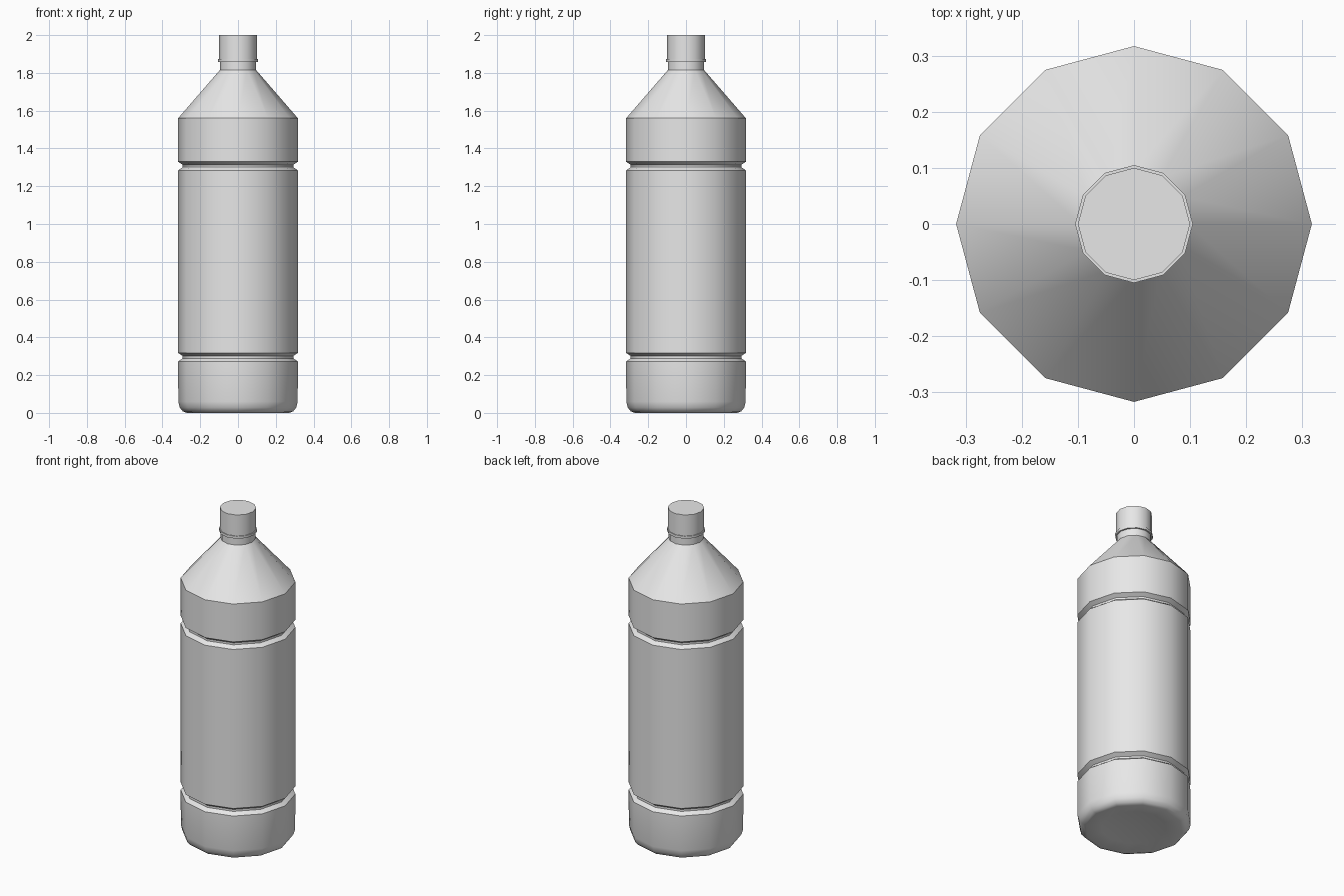
import bpy
import bmesh
from math import cos, sin, pi, radians

SIDES = 12

cube = bpy.data.objects.get("Cube")
if cube:
    bpy.data.objects.remove(cube, do_unlink=True)

grey = bpy.data.materials.new("light_grey")
grey.use_nodes = True
colour = (0.8, 0.8, 0.8, 1)
grey.diffuse_color = colour
grey.node_tree.nodes["Principled BSDF"].inputs["Base Color"].default_value = colour


def lathe(name, profile):
    """Revolve (radius, height) points, listed bottom to top, around z."""
    bm = bmesh.new()
    rings = []
    for r, z in profile:
        if r == 0:
            rings.append([bm.verts.new((0, 0, z))] * SIDES)
        else:
            angles = [2 * pi * i / SIDES for i in range(SIDES)]
            rings.append([bm.verts.new((r * cos(a), r * sin(a), z)) for a in angles])
    for low, high in zip(rings, rings[1:]):
        for i in range(SIDES):
            j = (i + 1) % SIDES
            corners = [low[i], low[j], high[j], high[i]]
            bm.faces.new(list(dict.fromkeys(corners)))
    # Close open ends with flat caps
    if profile[0][0] > 0:
        bm.faces.new(rings[0][::-1])
    if profile[-1][0] > 0:
        bm.faces.new(rings[-1])
    bmesh.ops.recalc_face_normals(bm, faces=bm.faces)
    mesh = bpy.data.meshes.new(name)
    bm.to_mesh(mesh)
    bm.free()
    mesh.materials.append(grey)
    obj = bpy.data.objects.new(name, mesh)
    bpy.context.collection.objects.link(obj)
    bpy.ops.object.select_all(action='DESELECT')
    obj.select_set(True)
    bpy.context.view_layer.objects.active = obj
    bpy.ops.object.shade_smooth_by_angle(angle=radians(36))
    return obj


def groove(z):
    """V-shaped groove with a narrow flat floor, centred at height z."""
    return [(0.317, z - 0.023), (0.293, z - 0.006), (0.293, z + 0.006), (0.317, z + 0.023)]


# Bottle: dished base, rounded foot, two grooves, conical shoulder, neck
bottle = [(0, 0.025), (0.18, 0.012), (0.27, 0), (0.292, 0.008), (0.308, 0.028), (0.316, 0.06)]
bottle += groove(0.295) + groove(1.307)
bottle += [(0.317, 1.56), (0.096, 1.815), (0.096, 1.862)]
lathe("bottle_body", bottle)

# Collar under the cap, then the cap
lathe("neck_collar", [(0.105, 1.858), (0.105, 1.873)])
lathe("cap", [(0.1, 1.873), (0.1, 2.0)])
